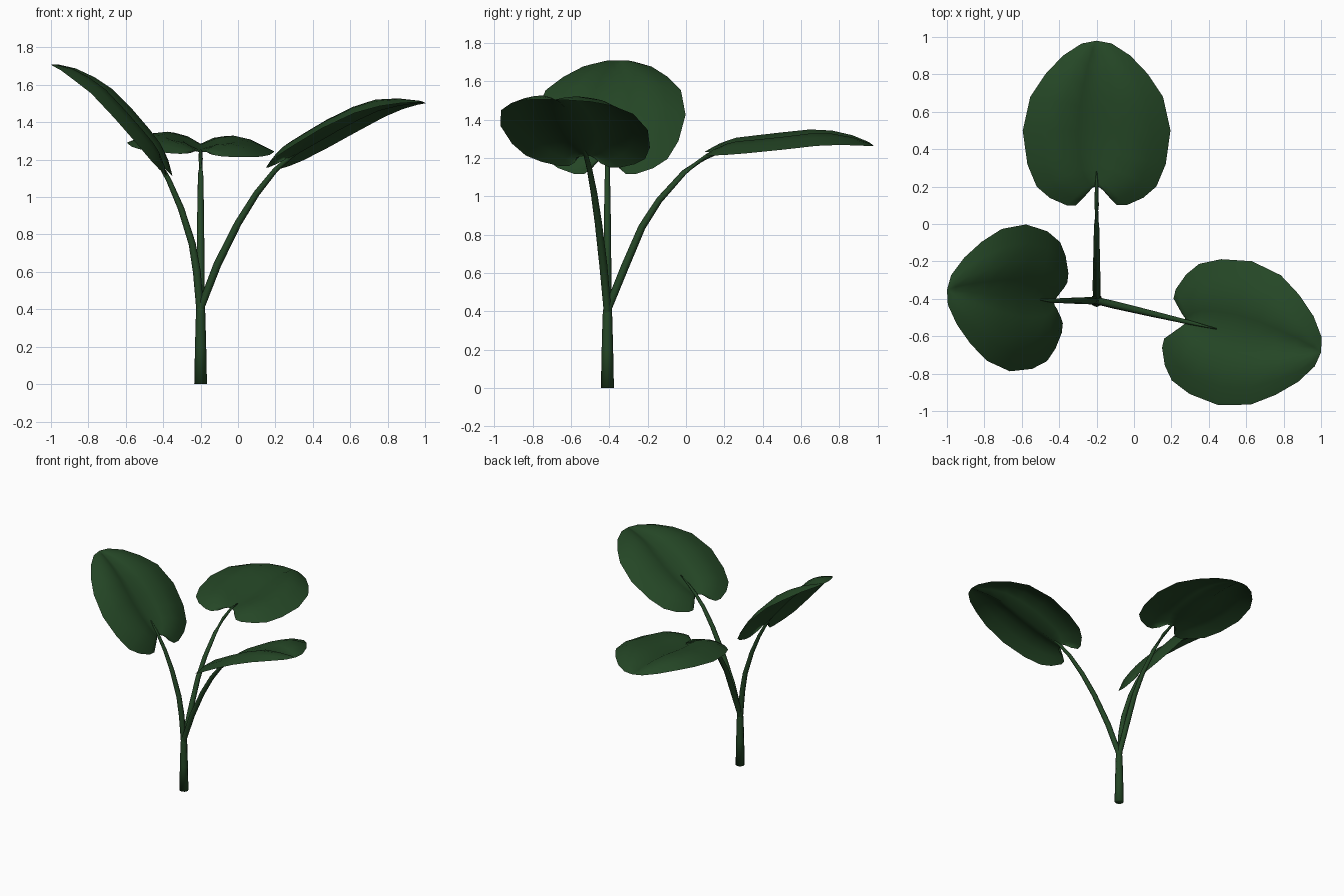
import bpy, bmesh, math
from mathutils import Vector

if "Cube" in bpy.data.objects:
    bpy.data.objects.remove(bpy.data.objects["Cube"])

green = bpy.data.materials.new("dark leaf green")
green.diffuse_color = (0.018, 0.062, 0.019, 1)
green.use_nodes = True
green.node_tree.nodes["Principled BSDF"].inputs["Base Color"].default_value = green.diffuse_color


def finish(bm, name):
    me = bpy.data.meshes.new(name)
    bm.to_mesh(me)
    bm.free()
    me.materials.append(green)
    for p in me.polygons:
        p.use_smooth = True
    ob = bpy.data.objects.new(name, me)
    bpy.context.collection.objects.link(ob)
    return ob


def tube(name, pts, radii, sides=8):
    """Tapered tube along a path."""
    bm = bmesh.new()
    pts = [Vector(p) for p in pts]
    rings = []
    for i, p in enumerate(pts):
        d = (pts[min(i + 1, len(pts) - 1)] - pts[max(i - 1, 0)]).normalized()
        ref = Vector((0, 1, 0)) if abs(d.y) < 0.8 else Vector((1, 0, 0))
        a = d.cross(ref).normalized()
        b = d.cross(a)
        rings.append([bm.verts.new(p + radii[i] * (a * math.cos(k * math.tau / sides)
                      + b * math.sin(k * math.tau / sides))) for k in range(sides)])
    for r0, r1 in zip(rings, rings[1:]):
        for k in range(sides):
            bm.faces.new((r0[k], r0[(k + 1) % sides], r1[(k + 1) % sides], r1[k]))
    bm.faces.new(rings[0])
    bm.faces.new(rings[-1])
    bmesh.ops.recalc_face_normals(bm, faces=bm.faces)
    return finish(bm, name)


# half leaf outline: (length, half width, where its vein leaves the midrib)
OUTLINE = [(-.01, .05, 0), (-.06, .07, .02), (-.10, .11, .04), (-.10, .16, .06),
           (-.06, .25, .09), (0, .32, .13), (.12, .37, .20), (.30, .395, .30),
           (.48, .355, .42), (.60, .275, .53), (.70, .18, .64), (.765, .08, .73)]
LENGTH, STEPS = .78, 4


def leaf(name, rib, roll):
    """Heart-shaped blade bent along a midrib, with a groove and two humps."""
    rib = [Vector(p) for p in rib]
    total = sum((b - a).length for a, b in zip(rib, rib[1:]))
    axis = (rib[-1] - rib[0]).normalized()
    side = Vector((0, 0, 1)).cross(axis).normalized()
    normal = axis.cross(side)

    def at(u):
        u *= total / LENGTH
        for i, (a, b) in enumerate(zip(rib, rib[1:])):
            seg = (b - a).length
            if u <= seg or i == len(rib) - 2:
                return a + (b - a) * (u / seg)
            u -= seg

    bm = bmesh.new()
    mid = [bm.verts.new(at(m)) for _, _, m in OUTLINE]
    tip = bm.verts.new(at(LENGTH))
    for s in (1, -1):
        rows = []
        for (u, v, m), centre in zip(OUTLINE, mid):
            row = [centre]
            for k in range(1, STEPS + 1):
                t = k / STEPS
                w = v * t
                h = 0.055 * math.sin(math.pi * t) * min(1, v / .3) + roll * s * w
                row.append(bm.verts.new(at(m + (u - m) * t) + side * s * w + normal * h))
            rows.append(row)
        for r0, r1 in zip(rows, rows[1:]):
            for k in range(STEPS):
                f = (r0[k], r1[k], r1[k + 1], r0[k + 1])
                bm.faces.new(f if s > 0 else f[::-1])
        for k in range(STEPS):
            f = (rows[-1][k], tip, rows[-1][k + 1])
            bm.faces.new(f if s > 0 else f[::-1])
    bm.normal_update()
    if sum((f.normal.z for f in bm.faces)) < 0:
        bmesh.ops.reverse_faces(bm, faces=bm.faces)
    return finish(bm, name)


# trunk
X, Y = -.2, -.41
tube("trunk", [(X, Y, 0), (X, Y, .2), (X, Y, .38), (X, Y, .47)], [.034, .03, .025, .015])

# stalks, each ending in a point lying on its leaf
RADII = [.018, .02, .021, .019, .017, .014, .012, .009, .003]
tube("left_stalk", [(-.2, Y, .3), (-.205, Y, .42), (-.22, Y, .6), (-.245, Y, .75), (-.305, Y, .94),
                    (-.37, Y, 1.09), (-.42, Y, 1.18), (-.45, -.41, 1.23), (-.5, -.405, 1.295)], RADII)
tube("back_stalk", [(X, Y, .3), (X, -.405, .42), (X, -.32, .63), (X, -.23, .84), (X, -.14, .98),
                    (X, -.01, 1.125), (X, .1, 1.203), (X, .2, 1.245), (X, .28, 1.252)], RADII)
front_path = [(-.2, .3), (-.195, .42), (-.11, .64), (0, .86), (.1, 1.02),
              (.2, 1.145), (.28, 1.215), (.34, 1.258), (.44, 1.312)]
tube("right_stalk", [(x, Y - .235 * (x + .2), z) for x, z in front_path], RADII)

# leaves
leaf("left_leaf", [(-.43, -.415, 1.195), (-.52, -.405, 1.31), (-.62, -.395, 1.425),
                   (-.74, -.38, 1.55), (-.91, -.36, 1.67), (-1, -.352, 1.71)], 0.0)
leaf("back_leaf", [(X, .2, 1.235), (X, .42, 1.258), (X, .66, 1.285),
                   (X, .84, 1.285), (X, .98, 1.265)], .06)
leaf("right_leaf", [(.275, -.525, 1.205), (.42, -.557, 1.288), (.6, -.597, 1.392),
                    (.76, -.632, 1.465), (.9, -.664, 1.497), (1, -.686, 1.505)], -.03)
